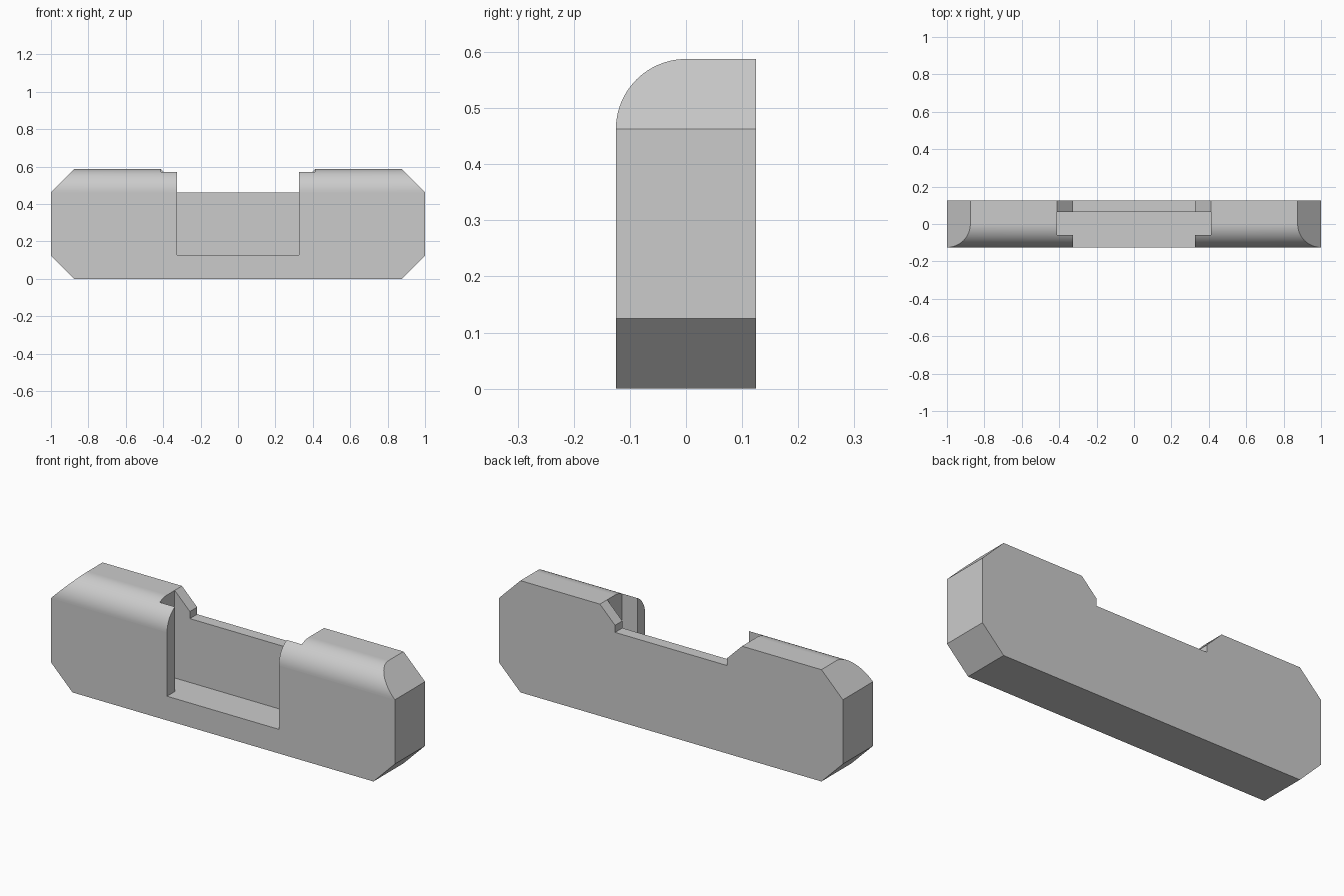
import bpy
import bmesh
from math import sin, cos, pi
from mathutils import Vector

HALF_X, HALF_Y, HEIGHT = 1.0, 0.125, 0.5875
BEVEL = 0.125
WALL_TOP = HEIGHT - BEVEL
SLOT_FLOOR = 0.127
MOUTH, SLOT = 0.325, 0.413        # half widths of the front opening and the slot
SLOT_FRONT, SLOT_BACK = -0.06, 0.0645

cube = bpy.data.objects.get("Cube")
if cube:
    bpy.data.objects.remove(cube, do_unlink=True)

grey = bpy.data.materials.new("plain_grey")
grey.use_nodes = True
COLOUR = (0.6, 0.6, 0.6, 1)
grey.diffuse_color = COLOUR
grey.node_tree.nodes["Principled BSDF"].inputs["Base Color"].default_value = COLOUR


def prism(name, points, offset):
    """Extrude a closed outline along offset."""
    bm = bmesh.new()
    face = bm.faces.new([bm.verts.new(p) for p in points])
    new = bmesh.ops.extrude_face_region(bm, geom=[face])["geom"]
    bmesh.ops.translate(bm, vec=offset, verts=[v for v in new if isinstance(v, bmesh.types.BMVert)])
    bmesh.ops.recalc_face_normals(bm, faces=bm.faces)
    mesh = bpy.data.meshes.new(name)
    bm.to_mesh(mesh)
    bm.free()
    mesh.materials.append(grey)
    obj = bpy.data.objects.new(name, mesh)
    bpy.context.collection.objects.link(obj)
    return obj


def carve(target, name, half_outline, y0, y1):
    """Cut a mirrored x-z outline through the target between y0 and y1."""
    outline = half_outline + [(-x, z) for x, z in reversed(half_outline)]
    cutter = prism(name, [(x, y0, z) for x, z in outline], (0, y1 - y0, 0))
    mod = target.modifiers.new(name, 'BOOLEAN')
    mod.operation, mod.solver, mod.object = 'DIFFERENCE', 'EXACT', cutter
    bpy.context.view_layer.objects.active = target
    bpy.ops.object.modifier_apply(modifier=name)
    bpy.data.objects.remove(cutter, do_unlink=True)


# Bar with a rounded upper front edge
STEPS = 24
section = [(HALF_Y, 0), (HALF_Y, HEIGHT)]
for i in range(STEPS + 1):
    a = i / STEPS * pi / 2
    section.append((-BEVEL * sin(a), WALL_TOP + BEVEL * cos(a)))
section.append((-HALF_Y, 0))
body = prism("slotted_body", [(-HALF_X, y, z) for y, z in section], (2 * HALF_X, 0, 0))

# Slice off the four end corners
bm = bmesh.new()
bm.from_mesh(body.data)
for sx in (-1, 1):
    for sz, z in ((-1, BEVEL), (1, WALL_TOP)):
        bmesh.ops.bisect_plane(bm, geom=bm.verts[:] + bm.edges[:] + bm.faces[:],
                               plane_co=Vector((sx * HALF_X, 0, z)),
                               plane_no=Vector((sx, 0, sz)), clear_outer=True)
        bmesh.ops.holes_fill(bm, edges=[e for e in bm.edges if e.is_boundary], sides=0)
bmesh.ops.recalc_face_normals(bm, faces=bm.faces)
bm.to_mesh(body.data)
bm.free()

# T-shaped slot open at the front and top
carve(body, "front_opening", [(MOUTH, SLOT_FLOOR), (MOUTH, 0.8)], -0.2, 0.0)
carve(body, "inner_slot", [(SLOT, SLOT_FLOOR), (SLOT, 0.8)], SLOT_FRONT, SLOT_BACK)

# Notch with flared sides in the back wall
flare = 0.2
step = HEIGHT - (SLOT - MOUTH)
carve(body, "back_notch", [(MOUTH, WALL_TOP), (MOUTH, step), (MOUTH + flare, step + flare)], 0.0, 0.2)

# Only the rounded front edge is smooth
for p in body.data.polygons:
    p.use_smooth = p.normal.y < -0.01 and p.normal.z > 0.01
